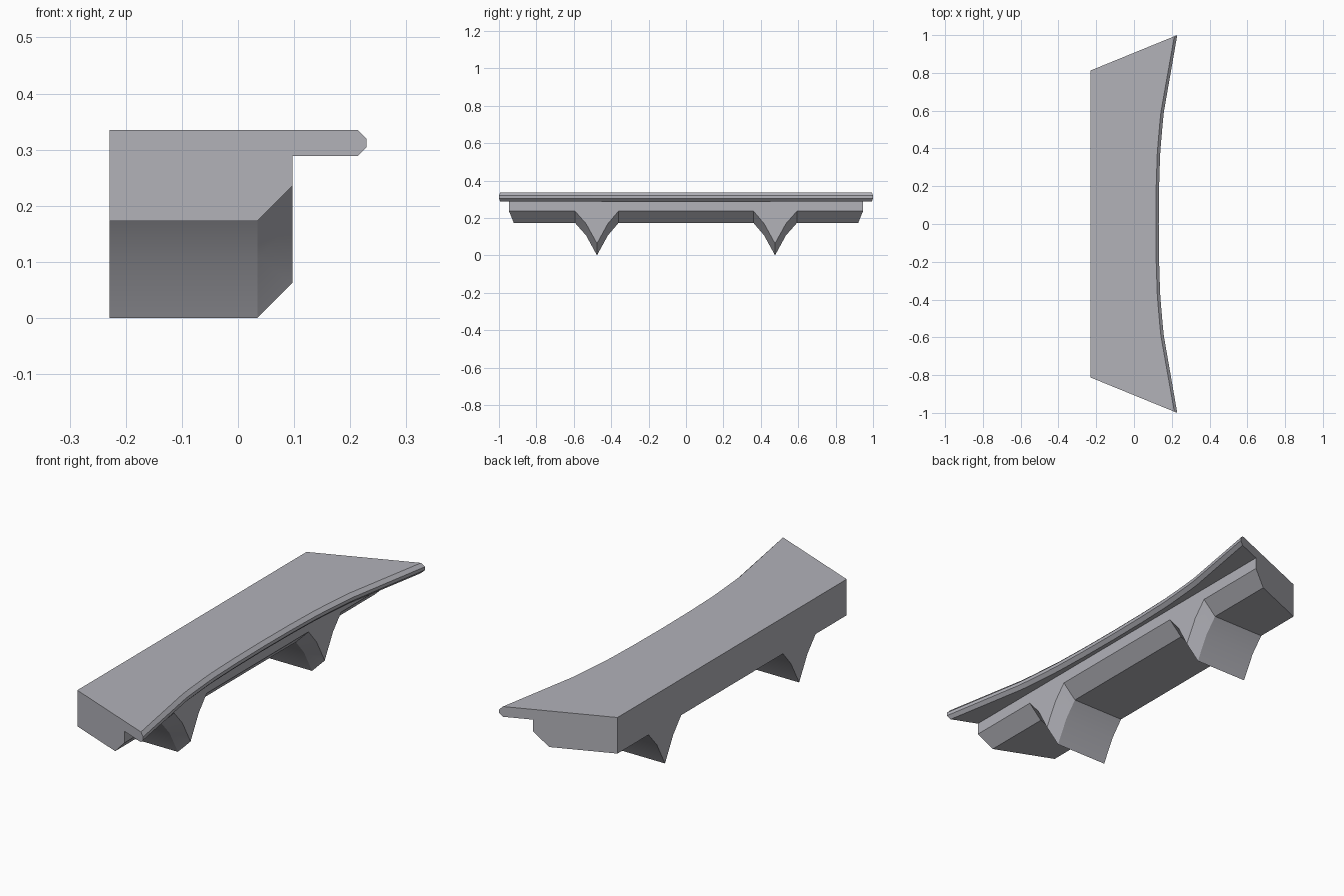
import bpy, bmesh, math

if "Cube" in bpy.data.objects:
    bpy.data.objects.remove(bpy.data.objects["Cube"])

BACK, FRONT, TOP, UNDER = -0.229, 0.0975, 0.335, 0.289
BEVEL, LIP = 0.063, 0.0155

# Half outline along y: (distance from middle, underside height, lip position)
HALF = [(0.0, 0.173, 0.131), (0.20, 0.173, 0.133), (0.361, 0.173, 0.138),
        (0.418, 0.106, 0.142), (0.476, 0.0, 0.147), (0.534, 0.106, 0.152),
        (0.593, 0.173, 0.158), (None, 0.173, 0.229)]


def section(zb, f):
    """Cross-section: bevelled underside, step and chamfered overhanging lip."""
    return [(BACK, zb), (FRONT - BEVEL, zb), (FRONT, zb + BEVEL), (FRONT, UNDER),
            (f - LIP, UNDER), (f, UNDER + LIP), (f, TOP - LIP),
            (f - LIP, TOP), (BACK, TOP)]


def end_y(x):
    """Slanted end cut: wider towards the front."""
    return 0.813 + (x - BACK) * (1.0 - 0.813) / (0.229 - BACK)


bm = bmesh.new()
stations = [(h, -1) for h in reversed(HALF)] + [(h, 1) for h in HALF[1:]]
rings = []
for (y, zb, f), side in stations:
    rings.append([bm.verts.new((x, side * (end_y(x) if y is None else y), z))
                  for x, z in section(zb, f)])

# Skin between sections, then the two slanted ends
for a, b in zip(rings, rings[1:]):
    n = len(a)
    for i in range(n):
        j = (i + 1) % n
        bm.faces.new((a[i], a[j], b[j], b[i]))
bm.faces.new(rings[0])
bm.faces.new(rings[-1])
bmesh.ops.recalc_face_normals(bm, faces=bm.faces)

mesh = bpy.data.meshes.new("ledge_with_spikes")
bm.to_mesh(mesh)
bm.free()

# Dark bluish grey surface
grey = bpy.data.materials.new("slate_grey")
grey.diffuse_color = (0.445, 0.445, 0.485, 1.0)
grey.use_nodes = True
grey.node_tree.nodes["Principled BSDF"].inputs["Base Color"].default_value = grey.diffuse_color
mesh.materials.append(grey)

ledge = bpy.data.objects.new("ledge_with_spikes", mesh)
bpy.context.collection.objects.link(ledge)
bpy.context.view_layer.objects.active = ledge
ledge.select_set(True)
bpy.ops.object.shade_smooth_by_angle(angle=math.radians(20))
